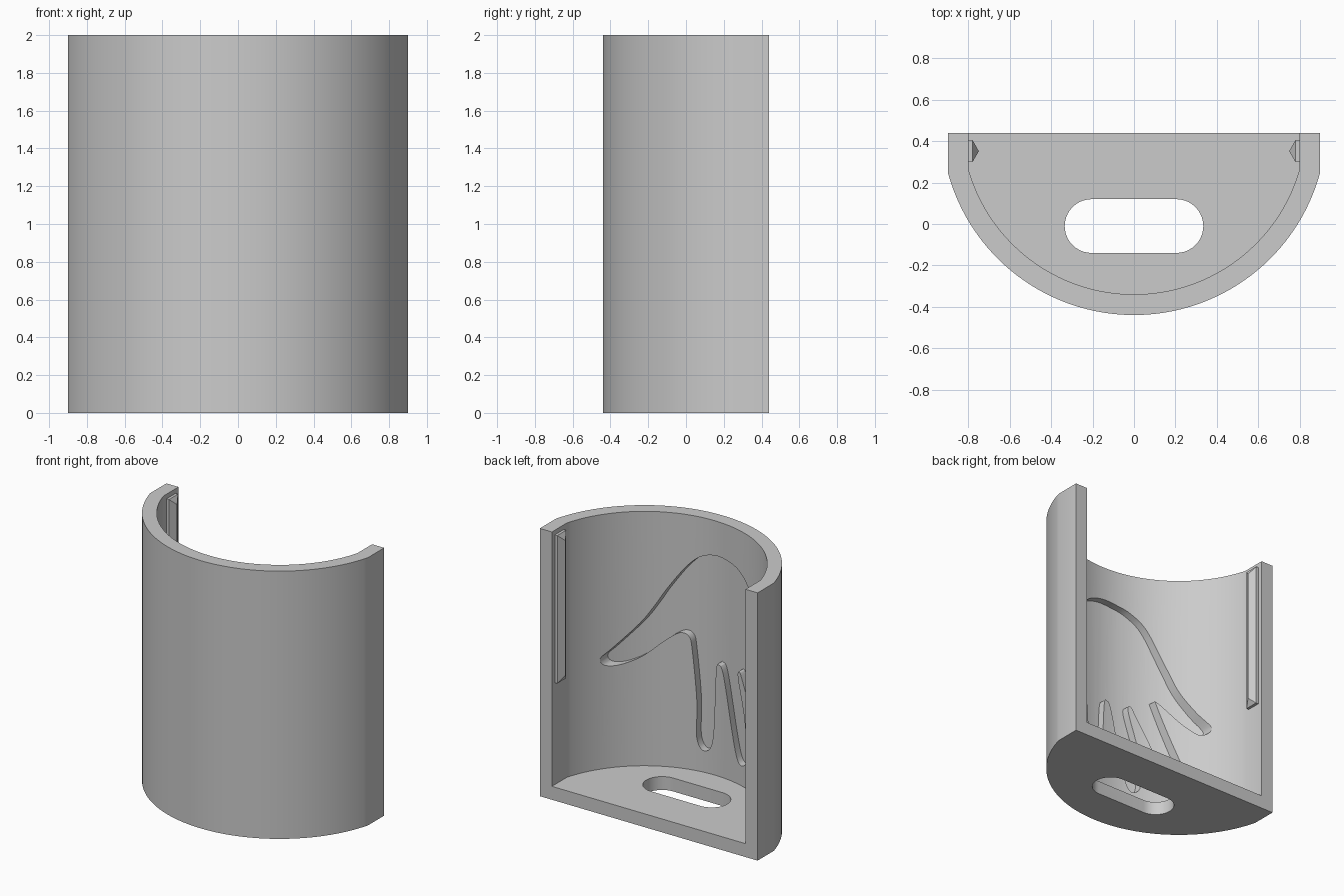
import bpy
import bmesh
import math
from mathutils import Vector

if "Cube" in bpy.data.objects:
    bpy.data.objects.remove(bpy.data.objects["Cube"], do_unlink=True)

BACK, FRONT = 0.44, -0.44          # depth limits
OUTER, WALL = 0.932, 0.1           # curved front radius and wall thickness
CENTRE_Y = FRONT + OUTER
RECESS = 0.055

grey = bpy.data.materials.new("plain grey")
grey.use_nodes = True
colour = (0.6, 0.6, 0.6, 1)
grey.diffuse_color = colour
grey.node_tree.nodes["Principled BSDF"].inputs["Base Color"].default_value = colour


def prism(name, outline, direction):
    """Extrude a closed outline of 3D points along a direction."""
    bm = bmesh.new()
    face = bm.faces.new([bm.verts.new(p) for p in outline])
    moved = bmesh.ops.extrude_face_region(bm, geom=[face])["geom"]
    verts = [g for g in moved if isinstance(g, bmesh.types.BMVert)]
    bmesh.ops.translate(bm, verts=verts, vec=direction)
    bmesh.ops.recalc_face_normals(bm, faces=bm.faces)
    mesh = bpy.data.meshes.new(name)
    bm.to_mesh(mesh)
    bm.free()
    mesh.materials.append(grey)
    obj = bpy.data.objects.new(name, mesh)
    bpy.context.collection.objects.link(obj)
    return obj


def combine(target, tool, operation):
    """Apply a boolean and discard the tool."""
    bpy.context.view_layer.objects.active = target
    mod = target.modifiers.new(operation, "BOOLEAN")
    mod.operation, mod.solver, mod.object = operation, "EXACT", tool
    bpy.ops.object.modifier_apply(modifier=mod.name)
    bpy.data.objects.remove(tool, do_unlink=True)


def arc(radius, centre, start, end, steps, z):
    angles = [start + (end - start) * i / steps for i in range(steps + 1)]
    return [(centre[0] + radius * math.cos(a), centre[1] + radius * math.sin(a), z)
            for a in angles]


def d_outline(radius, half_width, back, z):
    """Straight back and sides with a curved front."""
    a = math.acos(half_width / radius)
    curve = arc(radius, (0, CENTRE_Y), a - math.pi, -a, 64, z)
    return [(-half_width, back, z)] + curve + [(half_width, back, z)]


def smooth_loop(points, steps=5):
    """Closed curve passing through all points."""
    result = []
    for i in range(len(points)):
        a, b, c, d = (Vector(points[(i + k) % len(points)]) for k in range(4))
        for s in range(steps):
            t = s / steps
            result.append(b + 0.5 * t * (c - a + t * (2 * a - 5 * b + 4 * c - d
                          + t * (3 * (b - c) + d - a))))
    return result


# Curved wall with floor
body = prism("holder_body", d_outline(OUTER, 0.9, BACK, 0), (0, 0, 2))
cavity = prism("cavity", d_outline(OUTER - WALL, 0.8, 0.7, 0.1), (0, 0, 3))
combine(body, cavity, "DIFFERENCE")

# Rounded slot through the floor
quarter = math.pi / 2
slot = prism("slot", arc(0.13, (0.205, -0.01), -quarter, quarter, 20, -1)
             + arc(0.13, (-0.205, -0.01), quarter, 3 * quarter, 20, -1), (0, 0, 1.5))
combine(body, slot, "DIFFERENCE")

# Hand-shaped recess on the inside of the curved wall: x and z
wrist = [(-.12, 1.73), (0, 1.74), (.12, 1.7), (.225, 1.6), (.34, 1.435)]
thumb = [(.42, 1.295), (.5, 1.167), (.64, .99), (.69, .925), (.67, .87), (.6, .863),
         (.487, .92), (.358, 1.04), (.26, 1.11), (.195, 1.09)]
first_finger = [(.172, .98), (.14, .62), (.14, .34), (.08, .26), (.015, .37),
                (-.01, .87), (-.035, .93)]
second_finger = [(-.075, .86), (-.15, .48), (-.2, .29), (-.25, .25), (-.3, .32),
                 (-.28, .6), (-.21, .89), (-.225, .94)]
third_finger = [(-.26, .88), (-.36, .66), (-.45, .42), (-.52, .35), (-.57, .42),
                (-.54, .54), (-.41, .96), (-.4, 1.01)]
little_finger = [(-.46, .95), (-.59, .79), (-.65, .74), (-.69, .79), (-.62, .93),
                 (-.53, 1.11), (-.455, 1.31), (-.34, 1.58), (-.23, 1.69)]
hand = smooth_loop(wrist + thumb + first_finger + second_finger
                   + third_finger + little_finger)
cutter = prism("hand_cutter", [(p.x, 0.3, p.y) for p in hand], (0, -1, 0))
limit = prism("recess_limit",
              arc(OUTER - WALL + RECESS, (0, CENTRE_Y), -math.pi, 0, 90, 0), (0, 0, 2))
combine(cutter, limit, "INTERSECT")
combine(body, cutter, "DIFFERENCE")

bpy.ops.object.select_all(action="DESELECT")
body.select_set(True)
bpy.context.view_layer.objects.active = body
bpy.ops.object.shade_smooth_by_angle(angle=math.radians(25))

# Snap rails: flat strip with a hipped ridge, one on each side
LOW, HIGH, HIP = 0.86, 1.965, 0.05
for name, side in (("left_rail", 1), ("right_rail", -1)):
    rail = prism(name, [(side * 0.81, y, z) for y, z in
                 ((0.3, LOW), (0.405, LOW), (0.405, HIGH), (0.3, HIGH))],
                 (-side * 0.03, 0, 0))
    bm = bmesh.new()
    bm.from_mesh(rail.data)
    top = min(bm.faces, key=lambda f: side * f.calc_center_median().x)
    corners = list(top.verts)
    bm.faces.remove(top)
    low, high = (bm.verts.new((side * 0.75, 0.352, z)) for z in (LOW + HIP, HIGH - HIP))
    ends = [[v for v in corners if (v.co.z > 1.4) == up] for up in (False, True)]
    for pair, tip in zip(ends, (low, high)):
        bm.faces.new(pair + [tip])
    for front in (True, False):
        a, b = (next(v for v in pair if (v.co.y < 0.35) == front) for pair in ends)
        bm.faces.new((a, b, high, low))
    bmesh.ops.recalc_face_normals(bm, faces=bm.faces)
    bm.to_mesh(rail.data)
    bm.free()
